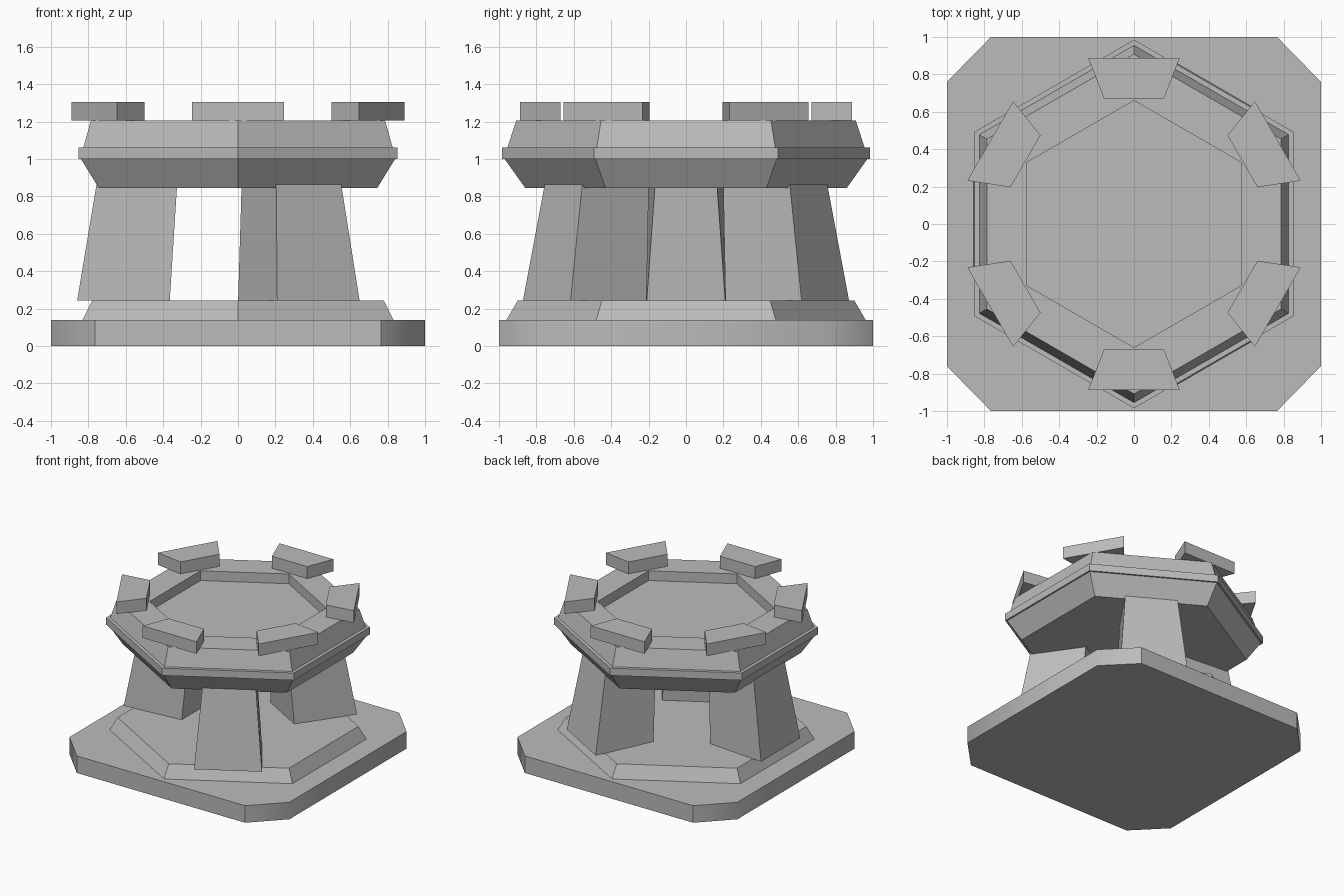
import bpy, bmesh
from math import sin, cos, pi, radians

cube = bpy.data.objects.get("Cube")
if cube:
    bpy.data.objects.remove(cube, do_unlink=True)

stone = bpy.data.materials.new("grey_stone")
stone.use_nodes = True
GREY = (0.5, 0.5, 0.5, 1)
stone.diffuse_color = GREY
stone.node_tree.nodes["Principled BSDF"].inputs["Base Color"].default_value = GREY


def loft(name, rings):
    """Join rings of points with quads and cap both ends."""
    bm = bmesh.new()
    loops = [[bm.verts.new(p) for p in ring] for ring in rings]
    n = len(loops[0])
    for low, high in zip(loops, loops[1:]):
        for i in range(n):
            j = (i + 1) % n
            bm.faces.new((low[i], low[j], high[j], high[i]))
    bm.faces.new(loops[0][::-1])
    bm.faces.new(loops[-1])
    bmesh.ops.recalc_face_normals(bm, faces=bm.faces)
    mesh = bpy.data.meshes.new(name)
    bm.to_mesh(mesh)
    bm.free()
    mesh.materials.append(stone)
    obj = bpy.data.objects.new(name, mesh)
    bpy.context.collection.objects.link(obj)
    return obj


def hexagon(radius, z):
    """Hexagon with corners on the y axis."""
    return [(radius * sin(i * pi / 3), radius * cos(i * pi / 3), z) for i in range(6)]


def wedge(inner, outer, half_in, half_out, z):
    """Trapezoid reaching out along +x."""
    return [(inner, -half_in, z), (outer, -half_out, z),
            (outer, half_out, z), (inner, half_in, z)]


# Square base slab with cut corners
CX, CY = 0.765, 0.76
outline = [(CX, -1), (1, -CY), (1, CY), (CX, 1), (-CX, 1), (-1, CY), (-1, -CY), (-CX, -1)]
base = loft("base_slab", [[(x, y, z) for x, y in outline] for z in (0, 0.14)])
bpy.context.view_layer.objects.active = base
base.select_set(True)
bpy.ops.object.shade_smooth_by_angle(angle=radians(45))
base.select_set(False)

# Sloped hexagonal plinth
loft("plinth", [hexagon(0.96, 0.14), hexagon(0.9, 0.242)])

# Hexagonal platform with an overhanging band and a sunken floor
profile = [(0.86, 0.845), (0.97, 1.0), (0.985, 1.0), (0.985, 1.06),
           (0.955, 1.06), (0.908, 1.205), (0.66, 1.205), (0.66, 1.125)]
loft("platform", [hexagon(r, z) for r, z in profile])

# Three tapering legs
for i in range(3):
    leg = loft(f"leg_{i + 1}", [wedge(0.365, 0.86, 0.21, 0.254, 0.242),
                                wedge(0.325, 0.755, 0.165, 0.2, 0.872)])
    leg.rotation_euler.z = pi / 3 + i * 2 * pi / 3

# Six parapet blocks over the platform corners
for i in range(6):
    block = loft(f"parapet_block_{i + 1}",
                 [wedge(0.67, 0.888, 0.16, 0.245, z) for z in (1.206, 1.305)])
    block.rotation_euler.z = pi / 6 + i * pi / 3
